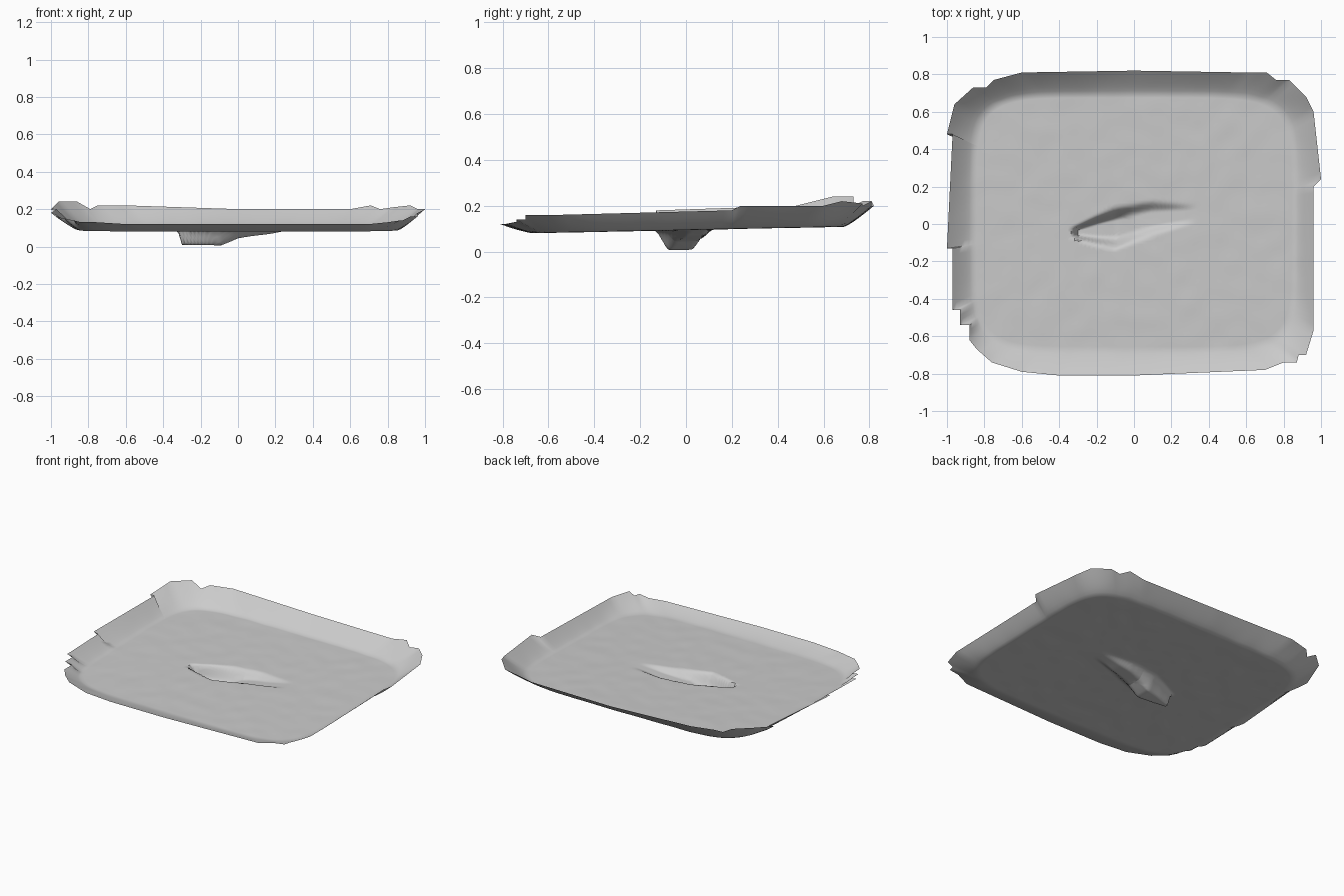
import bpy
import bmesh
import math
from mathutils import Vector, noise

if "Cube" in bpy.data.objects:
    bpy.data.objects.remove(bpy.data.objects["Cube"], do_unlink=True)

# Ragged rim outline, counter-clockwise from the front right corner
RIM = [(-.76, -.74, .13), (-.6, -.79, .12), (-.4, -.81, .12), (0, -.81, .12),
       (.7, -.78, .12), (.8, -.74, .13), (.87, -.74, .14), (.88, -.7, .14),
       (.92, -.7, .16), (.96, -.57, .16), (.96, .2, .18), (1, .24, .2),
       (.96, .6, .2), (.92, .68, .22), (.83, .77, .21), (.76, .77, .2),
       (.71, .81, .22), (.6, .81, .2), (0, .82, .2), (-.6, .81, .22),
       (-.75, .77, .22), (-.79, .73, .2), (-.86, .73, .24), (-.96, .64, .24),
       (-1, .48, .2), (-.97, .48, .2), (-1, -.13, .18), (-.97, -.13, .17),
       (-.97, -.46, .16), (-.93, -.46, .15), (-.93, -.54, .15),
       (-.88, -.54, .14), (-.88, -.62, .14), (-.84, -.67, .13)]
CENTRE = Vector((0, .01))
HALF_X, HALF_Y, SQUARENESS = .86, .68, 6
FLOOR_RINGS, WALL_RINGS = 46, 6


def ramp(value, stops):
    """Piecewise linear lookup."""
    if value <= stops[0][0]:
        return stops[0][1]
    for (a, fa), (b, fb) in zip(stops, stops[1:]):
        if value <= b:
            return fa + (fb - fa) * (value - a) / (b - a)
    return stops[-1][1]


def smooth(a, b, value):
    t = min(max((value - a) / (b - a), 0), 1)
    return t * t * (3 - 2 * t)


def floor_height(x, y):
    """Gently sloping floor with a long hollow pressed into it."""
    depth = ramp(x, [(-.325, 0), (-.3, .085), (-.09, .087), (0, .05), (.18, .025), (.33, 0)])
    width = ramp(x, [(-.32, .025), (-.2, .07), (-.1, .1), (.05, .09), (.3, .05)])
    middle = ramp(x, [(-.3, -.045), (-.1, -.025), (.1, .03), (.3, .05)])
    hollow = depth * (1 - smooth(.45, 1.15, abs(y - middle) / width))
    ripple = .002 * noise.noise(Vector((x * 9, y * 9, 0)))
    return .095 + .021 * y - hollow + ripple


def subdivided(points, step=.035):
    """Closed outline with extra points along its long edges."""
    result = []
    for a, b in zip(points, points[1:] + points[:1]):
        a, b = Vector(a), Vector(b)
        count = max(1, math.ceil((b - a).length / step))
        result += [a.lerp(b, i / count) for i in range(count)]
    return result


# Sheet: rings grow out over the floor, then climb the wall to the rim
bm = bmesh.new()
outline = subdivided(RIM)
rings = []
for r in range(1, FLOOR_RINGS + WALL_RINGS + 1):
    ring = []
    for rim in outline:
        arm = rim.xy - CENTRE
        size = (abs(arm.x / HALF_X) ** SQUARENESS
                + abs(arm.y / HALF_Y) ** SQUARENESS) ** (1 / SQUARENESS)
        edge = CENTRE + arm / size
        if r <= FLOOR_RINGS:
            p = CENTRE.lerp(edge, r / FLOOR_RINGS)
            z = floor_height(p.x, p.y)
        else:
            s = (r - FLOOR_RINGS) / WALL_RINGS
            p = edge.lerp(rim.xy, s)
            base = floor_height(p.x, p.y)
            z = base + (rim.z - base) * s ** 1.25
        ring.append(bm.verts.new((p.x, p.y, z)))
    rings.append(ring)

hub = bm.verts.new((CENTRE.x, CENTRE.y, floor_height(*CENTRE)))
count = len(outline)
for i in range(count):
    j = (i + 1) % count
    bm.faces.new((hub, rings[0][i], rings[0][j]))
    for inner, outer in zip(rings, rings[1:]):
        bm.faces.new((inner[i], outer[i], outer[j], inner[j]))

mesh = bpy.data.meshes.new("tray_sheet")
bm.to_mesh(mesh)
bm.free()
tray = bpy.data.objects.new("tray_sheet", mesh)
bpy.context.collection.objects.link(tray)

# Plain grey material
grey = bpy.data.materials.new("light_grey")
grey.use_nodes = True
colour = (.6, .6, .6, 1)
grey.diffuse_color = colour
grey.node_tree.nodes["Principled BSDF"].inputs["Base Color"].default_value = colour
mesh.materials.append(grey)

bpy.context.view_layer.objects.active = tray
tray.select_set(True)
bpy.ops.object.shade_smooth_by_angle(angle=math.radians(50))
